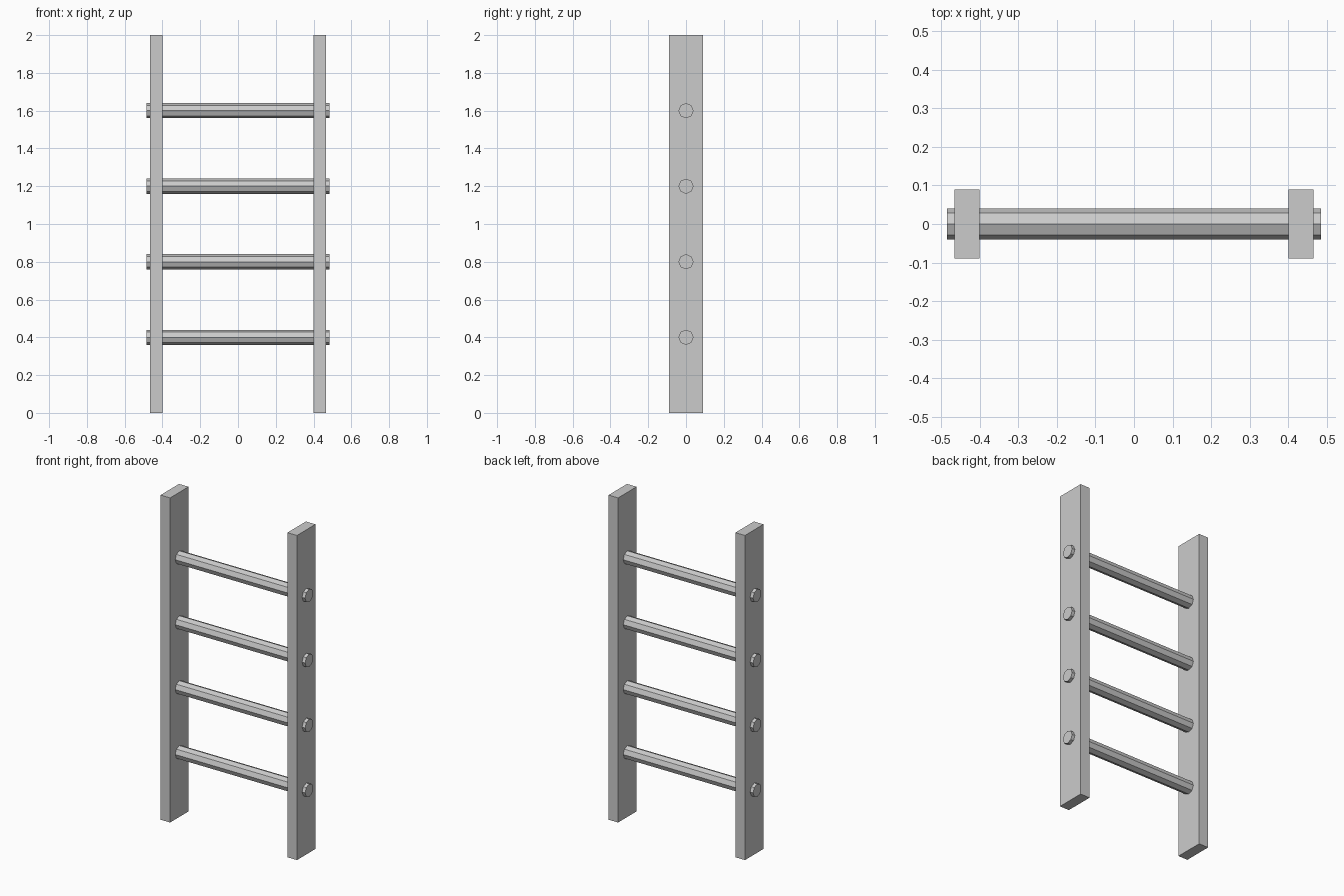
import bpy
from math import pi

if "Cube" in bpy.data.objects:
    bpy.data.objects.remove(bpy.data.objects["Cube"])

# Side rails: flat upright planks
for name, side in (("left_rail", -1), ("right_rail", 1)):
    bpy.ops.mesh.primitive_cube_add(size=1, location=(side * 0.4325, 0, 1.0))
    rail = bpy.context.object
    rail.name = name
    rail.scale = (0.065, 0.18, 2.0)
    bpy.ops.object.transform_apply(location=False, rotation=False, scale=True)

# Rungs: octagonal rods passing through both rails
for i in range(4):
    bpy.ops.mesh.primitive_cylinder_add(
        vertices=8, radius=0.04, depth=0.97,
        location=(0, 0, 0.4 * (i + 1)), rotation=(0, pi / 2, 0))
    bpy.context.object.name = f"rung_{i + 1}"
